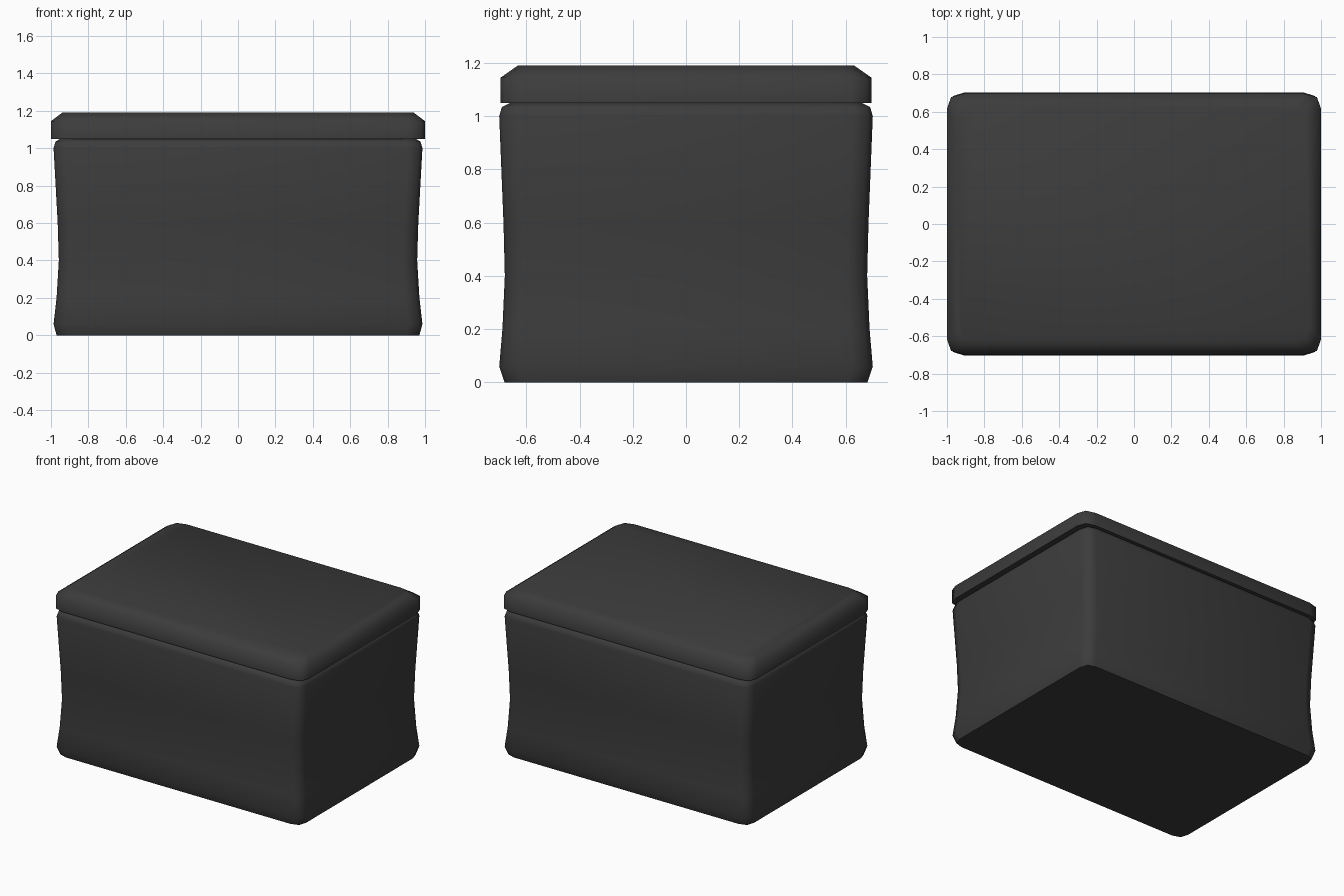
import bpy, bmesh, math

if "Cube" in bpy.data.objects:
    bpy.data.objects.remove(bpy.data.objects["Cube"])

mat = bpy.data.materials.new("dark_grey")
mat.diffuse_color = (0.045, 0.045, 0.045, 1)
mat.use_nodes = True
mat.node_tree.nodes["Principled BSDF"].inputs["Base Color"].default_value = mat.diffuse_color


def outline(hx, hy, cx, cy):
    """Rounded rectangle, counter-clockwise, three points per corner."""
    corner = [(hx, hy - cy), (hx - cx * 0.24, hy - cy * 0.24), (hx - cx, hy)]
    mirrored = [(-x, y) for x, y in reversed(corner)]
    half = corner + mirrored
    return half + [(-x, -y) for x, y in half]


def loft(name, rings, corner):
    """Skin a stack of (half x, half y, z) outlines and cap both ends."""
    bm = bmesh.new()
    loops = [[bm.verts.new((x, y, z)) for x, y in outline(hx, hy, *corner)]
             for hx, hy, z in rings]
    n = len(loops[0])
    for a, b in zip(loops, loops[1:]):
        for i in range(n):
            j = (i + 1) % n
            bm.faces.new((a[i], a[j], b[j], b[i]))
    bm.faces.new(loops[0][::-1])
    bm.faces.new(loops[-1])
    mesh = bpy.data.meshes.new(name)
    bm.to_mesh(mesh)
    bm.free()
    mesh.materials.append(mat)
    obj = bpy.data.objects.new(name, mesh)
    bpy.context.collection.objects.link(obj)
    bpy.ops.object.select_all(action='DESELECT')
    obj.select_set(True)
    bpy.context.view_layer.objects.active = obj
    bpy.ops.object.shade_smooth_by_angle(angle=math.radians(60))
    return obj


# Box body with a gentle waist and rounded rims
loft("box_body", [
    (0.970, 0.682, 0.0), (0.986, 0.702, 0.06), (0.970, 0.690, 0.20),
    (0.958, 0.681, 0.40), (0.964, 0.686, 0.60), (0.986, 0.702, 1.00),
    (0.976, 0.692, 1.035), (0.952, 0.662, 1.05)], (0.075, 0.075))

# Flat lid with a chamfered top edge
loft("lid", [
    (1.0, 0.697, 1.05), (1.0, 0.697, 1.145), (0.94, 0.633, 1.19)],
    (0.09, 0.08))
